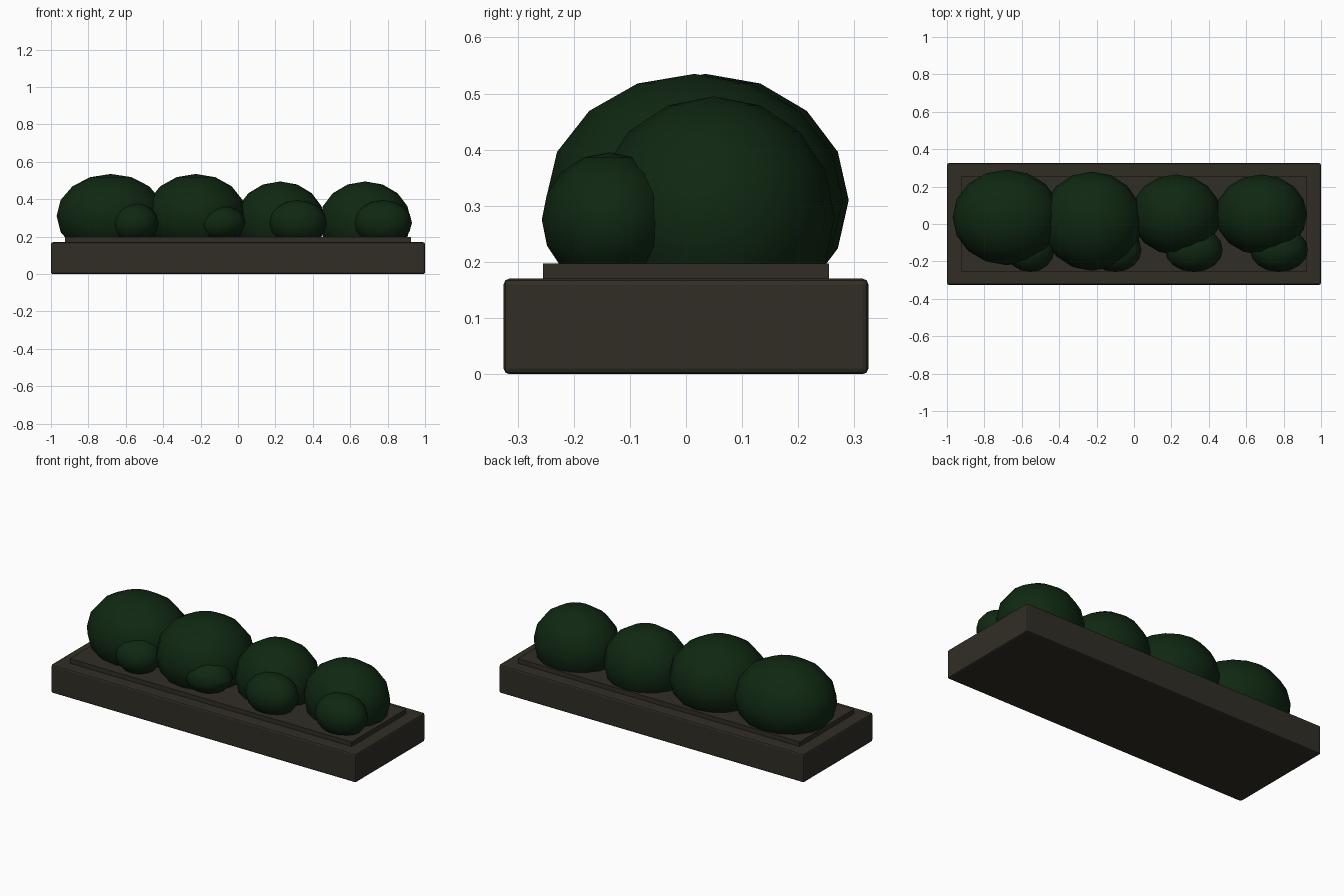
import bpy

if "Cube" in bpy.data.objects:
    bpy.data.objects.remove(bpy.data.objects["Cube"], do_unlink=True)


def material(name, rgb):
    m = bpy.data.materials.new(name)
    m.use_nodes = True
    m.diffuse_color = (*rgb, 1)
    bsdf = m.node_tree.nodes["Principled BSDF"]
    bsdf.inputs["Base Color"].default_value = (*rgb, 1)
    bsdf.inputs["Roughness"].default_value = 0.9
    return m


stone = material("dark_brown", (0.03, 0.027, 0.018))
leaf = material("dark_green", (0.005, 0.021, 0.006))


def box(name, size, z, bevel=0.0):
    bpy.ops.mesh.primitive_cube_add(size=1, location=(0, 0, z))
    ob = bpy.context.object
    ob.name = name
    ob.scale = size
    bpy.ops.object.transform_apply(location=False, rotation=False, scale=True)
    ob.data.materials.append(stone)
    if bevel:
        mod = ob.modifiers.new("edge_bevel", "BEVEL")
        mod.width = bevel
        mod.segments = 2


def bush(name, centre, radii):
    bpy.ops.mesh.primitive_uv_sphere_add(segments=16, ring_count=8, location=centre)
    ob = bpy.context.object
    ob.name = name
    ob.scale = radii
    bpy.ops.object.transform_apply(location=False, rotation=False, scale=True)
    ob.data.materials.append(leaf)
    bpy.ops.object.shade_smooth_by_angle()


# Planter base and the soil bed standing slightly proud of it
box("planter_box", (2, 0.65, 0.17), 0.085, 0.01)
box("soil_bed", (1.85, 0.51, 0.097), 0.1485)

# Row of large bushes: x, y, z, then radii
large = [
    (-0.68, 0.035, 0.31, 0.29, 0.255, 0.225),
    (-0.225, 0.015, 0.31, 0.27, 0.265, 0.225),
    (0.225, 0.05, 0.28, 0.24, 0.215, 0.215),
    (0.68, 0.05, 0.28, 0.245, 0.215, 0.215),
]
for i, (x, y, z, *radii) in enumerate(large):
    bush(f"large_bush_{i + 1}", (x, y, z), radii)

# Small bushes tucked in front: x, x radius, z radius
small = [(-0.555, 0.13, 0.105), (-0.1, 0.14, 0.095), (0.32, 0.155, 0.12), (0.775, 0.155, 0.12)]
for i, (x, rx, rz) in enumerate(small):
    bush(f"small_bush_{i + 1}", (x, -0.137, 0.275), (rx, 0.12, rz))
